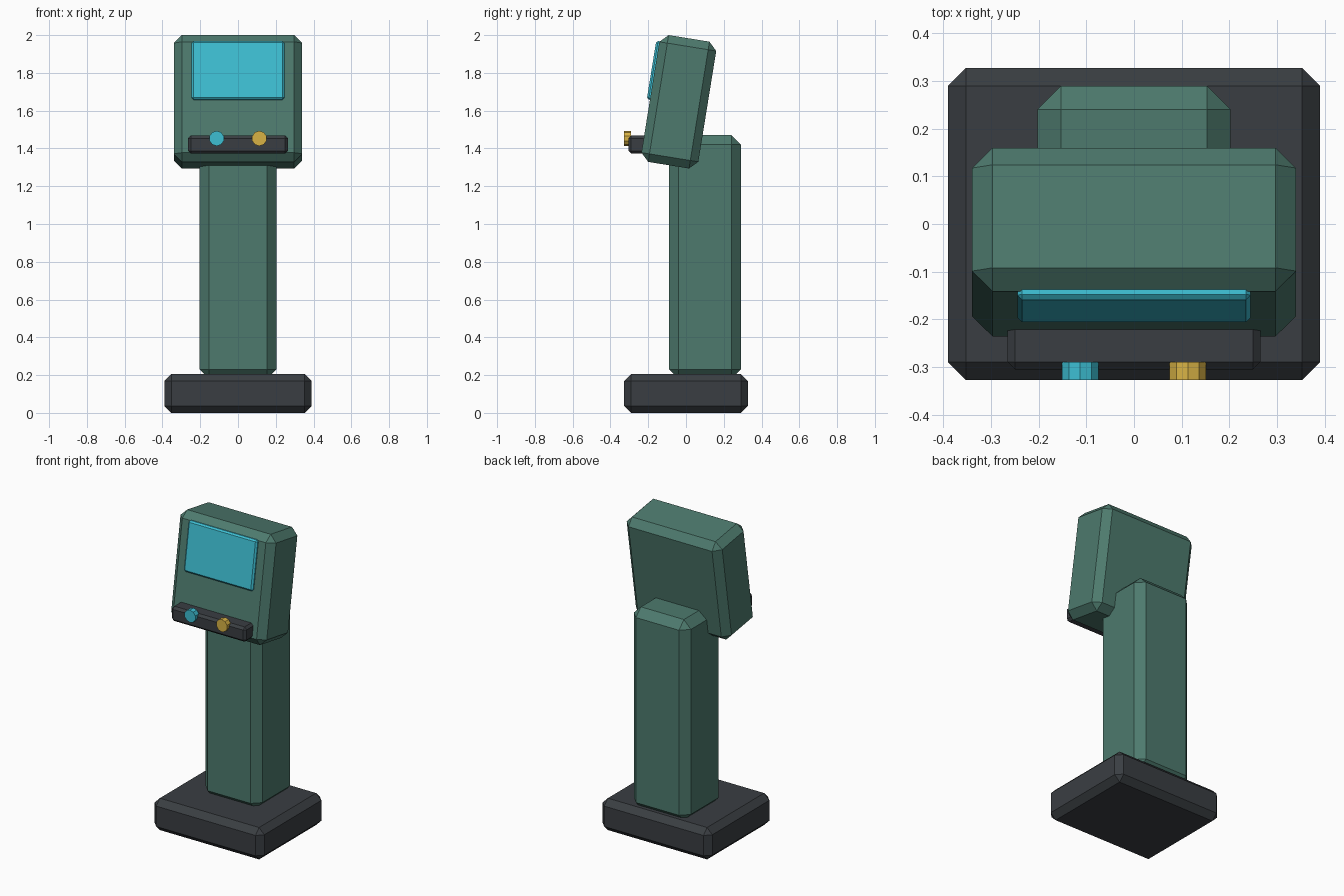
import bpy
import math

if "Cube" in bpy.data.objects:
    bpy.data.objects.remove(bpy.data.objects["Cube"])

TILT = -0.16  # head leans back


def material(name, rgb):
    m = bpy.data.materials.new(name)
    m.diffuse_color = (*rgb, 1)
    m.use_nodes = True
    m.node_tree.nodes["Principled BSDF"].inputs["Base Color"].default_value = m.diffuse_color
    return m


GREEN = material("green_paint", (0.075, 0.195, 0.155))
DARK = material("dark_plastic", (0.042, 0.048, 0.055))
CYAN = material("cyan_glass", (0.047, 0.52, 0.65))
GOLD = material("gold", (0.69, 0.45, 0.06))


def block(name, size, loc, bevel, mat, tilt=0.0):
    """Chamfered box with the given full size and centre."""
    bpy.ops.mesh.primitive_cube_add(size=1, location=loc)
    ob = bpy.context.object
    ob.name = name
    ob.scale = size
    bpy.ops.object.transform_apply(location=False, rotation=False, scale=True)
    ob.rotation_euler.x = tilt
    mod = ob.modifiers.new("chamfer", 'BEVEL')
    mod.width = bevel
    mod.segments = 1
    ob.data.materials.append(mat)
    return ob


def knob(name, x, mat):
    """Ten-sided button facing the front."""
    bpy.ops.mesh.primitive_cylinder_add(vertices=10, radius=0.04, depth=0.037,
                                        location=(x, -0.3085, 1.453),
                                        rotation=(math.pi / 2, 0, 0))
    ob = bpy.context.object
    ob.name = name
    ob.data.materials.append(mat)


# Foot and column
block("base", (0.78, 0.654, 0.205), (0, 0, 0.1025), 0.037, DARK)
block("column", (0.406, 0.38, 1.29), (0, 0.1, 0.825), 0.05, GREEN)

# Tilted head
HEAD = (0, -0.038, 1.647)
block("head", (0.68, 0.305, 0.68), HEAD, 0.043, GREEN, TILT)

# Screen, placed in the head's tilted frame
off_y, off_z = -0.1545, 0.143
c, s = math.cos(TILT), math.sin(TILT)
block("screen", (0.49, 0.03, 0.314),
      (0, HEAD[1] + off_y * c - off_z * s, HEAD[2] + off_y * s + off_z * c),
      0.01, CYAN, TILT)

# Control shelf with two knobs
block("control_shelf", (0.53, 0.16, 0.095), (0, -0.225, 1.42), 0.015, DARK)
knob("left_knob", -0.113, CYAN)
knob("right_knob", 0.113, GOLD)
